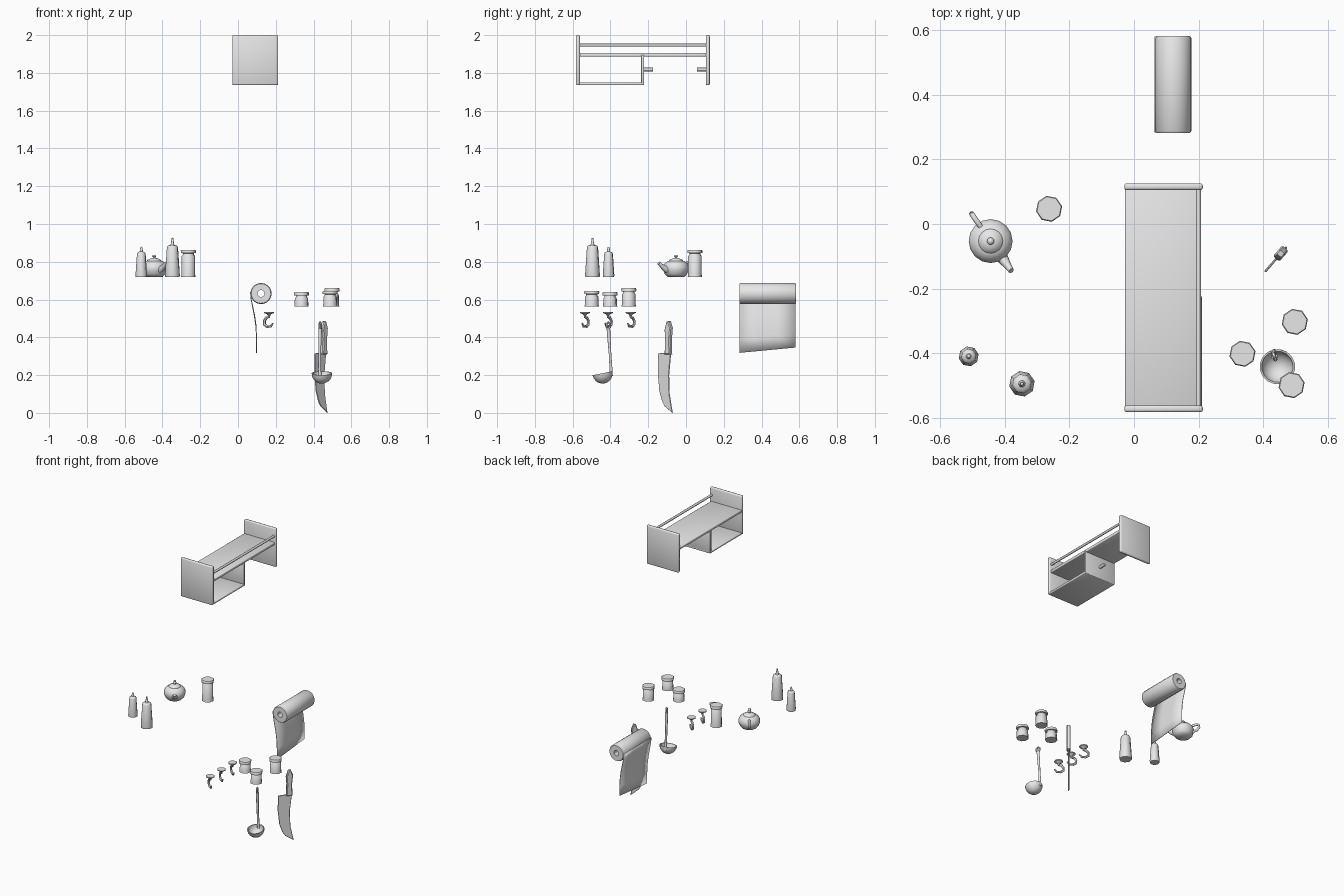
import bpy, bmesh, math
from mathutils import Vector, Matrix

if "Cube" in bpy.data.objects:
    bpy.data.objects.remove(bpy.data.objects["Cube"])

grey = bpy.data.materials.new("plain_grey")
grey.diffuse_color = (0.8, 0.8, 0.8, 1)
grey.use_nodes = True
grey.node_tree.nodes["Principled BSDF"].inputs["Base Color"].default_value = grey.diffuse_color
up = Vector((0, 0, 1))


def add(name, mesh, angle=50):
    mesh.shade_smooth()
    mesh.set_sharp_from_angle(angle=math.radians(angle))
    mesh.materials.clear()
    mesh.materials.append(grey)
    ob = bpy.data.objects.new(name, mesh)
    bpy.context.collection.objects.link(ob)
    return ob


def from_bm(name, bm, angle=50):
    bmesh.ops.recalc_face_normals(bm, faces=bm.faces)
    mesh = bpy.data.meshes.new(name)
    bm.to_mesh(mesh)
    bm.free()
    return add(name, mesh, angle)


def box(name, lo, hi, bevel=0.005):
    lo, hi = Vector(lo), Vector(hi)
    bm = bmesh.new()
    bmesh.ops.create_cube(bm, size=1)
    for v in bm.verts:
        v.co = (lo + hi) / 2 + v.co * (hi - lo)
    bmesh.ops.bevel(bm, geom=bm.edges[:], offset=bevel, segments=2, profile=0.5, affect='EDGES')
    return from_bm(name, bm)


def lathe(name, profile, loc, segs=8, rot=(0, 0, 0), turn=0.2):
    bm = bmesh.new()
    vs = [bm.verts.new((r, 0, z)) for r, z in profile]
    es = [bm.edges.new(p) for p in zip(vs, vs[1:])]
    bmesh.ops.spin(bm, geom=vs + es, cent=(0, 0, 0), axis=(0, 0, 1), angle=2 * math.pi, steps=segs)
    bmesh.ops.remove_doubles(bm, verts=bm.verts, dist=1e-5)
    bm.transform(Matrix.Rotation(turn, 4, 'Z'))
    ob = from_bm(name, bm)
    ob.location, ob.rotation_euler = loc, rot
    return ob


def tube(name, points, radii, res=2, closed=False):
    cu = bpy.data.curves.new(name, 'CURVE')
    cu.dimensions = '3D'
    cu.bevel_depth, cu.bevel_resolution, cu.use_fill_caps = 1.0, res, True
    sp = cu.splines.new('POLY')
    sp.points.add(len(points) - 1)
    sp.use_cyclic_u = closed
    for p, co, r in zip(sp.points, points, radii):
        p.co, p.radius = (*co, 1), r
    tmp = bpy.data.objects.new(name + "_path", cu)
    bpy.context.collection.objects.link(tmp)
    dg = bpy.context.evaluated_depsgraph_get()
    mesh = bpy.data.meshes.new_from_object(tmp.evaluated_get(dg))
    bpy.data.objects.remove(tmp)
    return add(name, mesh)


# Wall shelf: end panels, board, open cubby, front rail and roll pegs
box("left_panel", (-0.03, -0.583, 1.735), (0.213, -0.562, 2.0), 0.007)
box("right_panel", (-0.03, 0.105, 1.735), (0.213, 0.126, 2.0), 0.007)
box("shelf_board", (-0.028, -0.57, 1.887), (0.205, 0.115, 1.905), 0.004)
box("cubby_floor", (-0.028, -0.575, 1.735), (0.21, -0.222, 1.749), 0.004)
box("cubby_divider", (-0.028, -0.237, 1.737), (0.21, -0.222, 1.895), 0.004)
tube("front_rail", [(0.2, -0.57, 1.947), (0.2, 0.115, 1.947)], [0.008] * 2)
for name, a, b in (("left_peg", -0.225, -0.175), ("right_peg", 0.11, 0.058)):
    tube(name, [(0.09, a, 1.818), (0.09, b, 1.818)], [0.01] * 2)


# Jars with lids
def jar(name, x, y, z, h):
    lathe(name, [(0, 0), (.039, 0), (.037, .012), (.036, h - .032), (.030, h - .026),
                 (.030, h - .018), (.040, h - .017), (.041, h - .004), (.038, h), (0, h)], (x, y, z))


jar("small_jar_a", 0.498, -0.303, 0.564, 0.096)
jar("small_jar_b", 0.336, -0.402, 0.564, 0.075)
jar("small_jar_c", 0.488, -0.499, 0.564, 0.082)
jar("tall_jar", -0.263, 0.047, 0.72, 0.143)


# Squeeze bottles with thin spouts
def bottle(name, x, y, s, body, h):
    lathe(name, [(0, 0), (.039 * s, 0), (.040 * s, .01), (.030 * s, body - .008), (.025 * s, body),
                 (.011 * s, body + .004), (.008, body + .012), (.005, h - .003), (0, h)], (x, y, 0.72))


bottle("large_bottle", -0.347, -0.495, 1.0, 0.165, 0.208)
bottle("small_bottle", -0.512, -0.410, 0.78, 0.13, 0.16)

# Teapot
pot = Vector((-0.444, -0.053, 0.72))
aim = Vector((0.57, -0.82, 0))
lathe("teapot_body", [(0, 0), (.045, 0), (.059, .015), (.067, .036), (.068, .052), (.060, .070),
                      (.045, .083), (.038, .085), (.036, .090), (.018, .098), (.007, .100),
                      (.006, .104), (.011, .109), (.008, .115), (0, .117)], pot, segs=16, turn=0)
spout = ((.05, .035), (.075, .045), (.095, .06), (.112, .074))
tube("teapot_spout", [pot + aim * d + up * z for d, z in spout], [.02, .016, .011, .009])
handle = ((.055, .07), (.08, .077), (.1, .073), (.103, .055), (.088, .036), (.058, .028))
tube("teapot_handle", [pot - aim * d + up * z for d, z in handle], [.008] * 6)

# Paper roll and its hanging sheet
lathe("paper_roll", [(.018, 0), (.052, 0), (.056, .006), (.056, .294), (.052, .3), (.018, .3), (.018, 0)],
      (0.122, 0.582, 0.632), segs=20, rot=(math.pi / 2, 0, 0))
bm = bmesh.new()
rows = []
for x, z in ((.068, .64), (.07, .61), (.078, .57), (.09, .51), (.097, .46), (.1, .40), (.1, .332)):
    drop = (.64 - z) / .308
    rows.append([bm.verts.new((x, .284 + .296 * t, z + drop * (t - .5) * .028)) for t in (0, .33, .67, 1)])
for a, b in zip(rows, rows[1:]):
    for i in range(3):
        bm.faces.new((a[i], a[i + 1], b[i + 1], b[i]))
from_bm("paper_sheet", bm).modifiers.new("thickness", 'SOLIDIFY').thickness = 0.004

# Three hooks in a row under the shelf
curl = ((0, .528), (0, .508), (.018, .503), (.031, .487), (.03, .468), (.013, .457), (-.012, .458), (-.026, .475))
side = Vector((-0.8, 0.6, 0))
for i, y in enumerate((-0.535, -0.413, -0.293)):
    base = Vector((0.164, y, 0))
    lathe(f"hook_plate_{i}", [(0, -.02), (.008, -.016), (.012, -.009), (.028, -.003), (.028, .003), (0, .003)],
          base + up * 0.532)
    tube(f"hook_{i}", [base + side * u + up * z for u, z in curl],
         [.008, .007, .008, .008, .008, .008, .007, .004], 1)

# Ladle: open bowl, stem and hanging loop
arc = [math.radians(a) for a in (0, 18, 36, 54, 72, 90)]
bowl = [(.055 * math.sin(a), -.055 * math.cos(a)) for a in arc]
bowl += [(.049 * math.sin(a), -.048 * math.cos(a)) for a in reversed(arc)]
lathe("ladle_bowl", bowl, (0.444, -0.442, 0.21), segs=16, rot=(0.2, 0, 0))
tube("ladle_stem", [(.434, -.396, .195), (.432, -.397, .23), (.432, -.402, .31), (.434, -.408, .40), (.435, -.411, .448)],
     [.009, .008, .007, .009, .010])
loop = [(math.sin(a * math.pi / 3), math.cos(a * math.pi / 3)) for a in range(6)]
tube("ladle_loop", [(.435 - .004 * s, -.411 + .011 * s, .463 + .017 * c) for s, c in loop], [.006] * 6, 1, True)

# Knife: flat blade and thicker handle in one slanted vertical plane
across = Vector((0.75, -0.66, 0))


def slab(name, outline, thick, bevel):
    bm = bmesh.new()
    flat = [Vector((.416 + .87 * (y + .136), y, z)) for y, z in outline]
    f, b = [[bm.verts.new(p + across * thick * s) for p in flat] for s in (-.5, .5)]
    bm.faces.new(f)
    bm.faces.new(b[::-1])
    for i in range(len(f)):
        bm.faces.new((f[i - 1], f[i], b[i], b[i - 1]))
    bmesh.ops.recalc_face_normals(bm, faces=bm.faces)
    rim = [e for e in bm.edges if any(len(q.verts) > 4 for q in e.link_faces)]
    bmesh.ops.bevel(bm, geom=rim, offset=bevel, segments=1, affect='EDGES')
    return from_bm(name, bm, 40)


slab("knife_blade", [(-.079, .32), (-.147, .315), (-.148, .21), (-.140, .115), (-.125, .06), (-.112, .035),
                     (-.071, .0), (-.079, .05), (-.087, .10), (-.09, .20)], .007, .002)
slab("knife_handle", [(-.108, .31), (-.078, .31), (-.080, .39), (-.075, .45), (-.086, .487), (-.098, .482),
                      (-.108, .44), (-.105, .39)], .026, .005)
